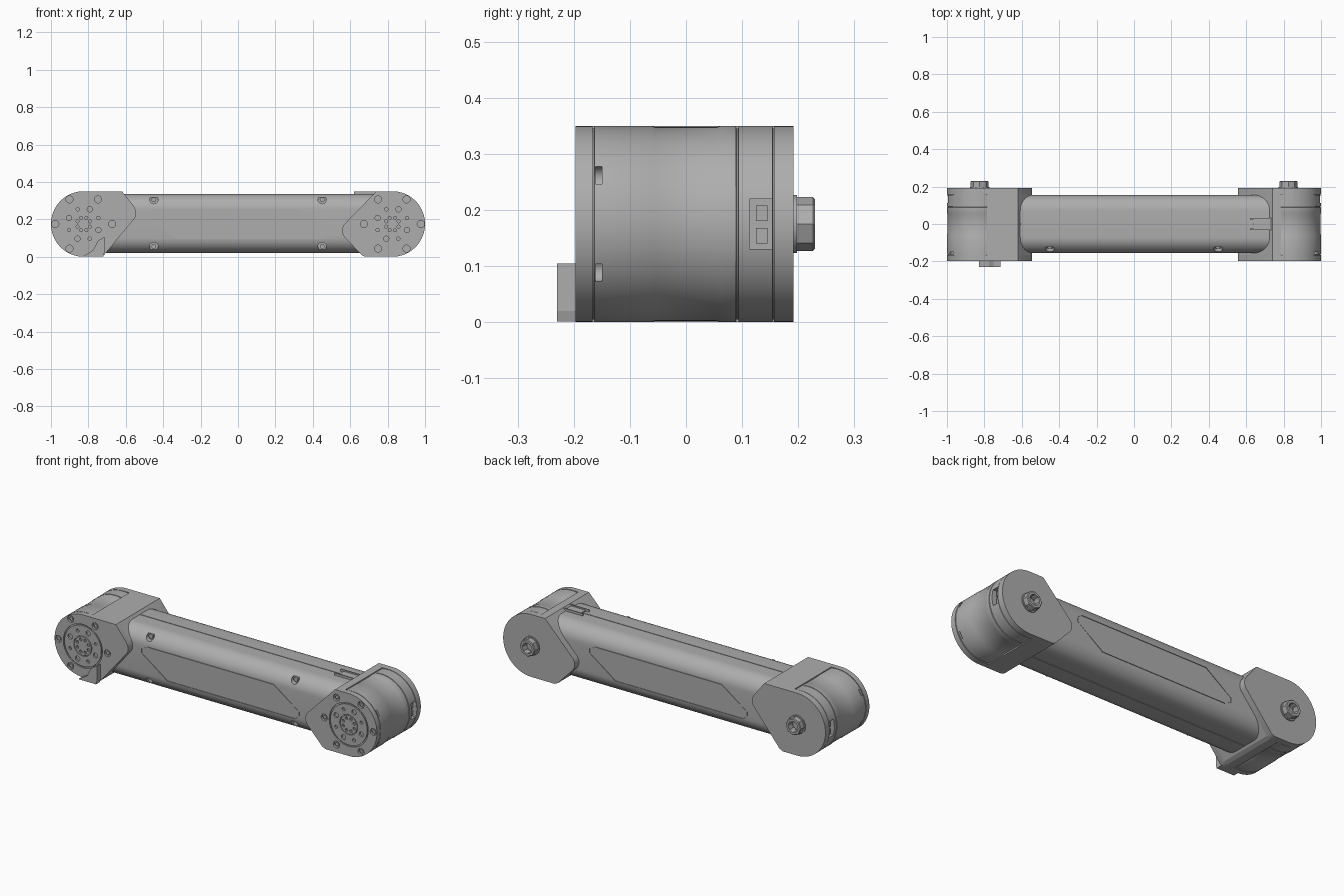
import bpy, bmesh, math
from math import sin, cos, pi, radians
from mathutils import Matrix, Vector

if "Cube" in bpy.data.objects:
    bpy.data.objects.remove(bpy.data.objects["Cube"], do_unlink=True)

grey = bpy.data.materials.new("satin grey")
grey.use_nodes = True
COLOUR = (0.42, 0.42, 0.42, 1)
grey.diffuse_color = COLOUR
grey.node_tree.nodes["Principled BSDF"].inputs["Base Color"].default_value = COLOUR

MID = 0.175      # height of the joint axis
HUB = 0.825      # distance of each joint axis from the centre
R = 0.175        # joint radius


def finish(name, bm):
    bmesh.ops.recalc_face_normals(bm, faces=bm.faces)
    mesh = bpy.data.meshes.new(name)
    bm.to_mesh(mesh)
    bm.free()
    ob = bpy.data.objects.new(name, mesh)
    bpy.context.collection.objects.link(ob)
    mesh.materials.append(grey)
    return ob


def smooth(ob):
    bpy.ops.object.select_all(action='DESELECT')
    ob.select_set(True)
    bpy.context.view_layer.objects.active = ob
    bpy.ops.object.shade_smooth_by_angle(angle=radians(30))


def extrude(bm, points, step):
    """Closed prism from 3D outline points."""
    face = bm.faces.new([bm.verts.new(p) for p in points])
    new = bmesh.ops.extrude_face_region(bm, geom=[face])["geom"]
    bmesh.ops.translate(bm, verts=[v for v in new if isinstance(v, bmesh.types.BMVert)], vec=step)


def prism(bm, outline, y0, y1):
    extrude(bm, [(x, y0, z) for x, z in outline], (0, y1 - y0, 0))


def circle(x, z, r, n=24):
    return [(x + r * cos(2 * pi * i / n), z + r * sin(2 * pi * i / n)) for i in range(n)]


def lathe(bm, profile, x, n=96):
    """Closed loop of (radius, y) turned about the joint axis."""
    rings = []
    for i in range(n):
        a = 2 * pi * i / n
        rings.append([bm.verts.new((x + r * cos(a), y, MID + r * sin(a))) for r, y in profile])
    m = len(profile)
    for i in range(n):
        p, q = rings[i], rings[(i + 1) % n]
        for j in range(m):
            k = (j + 1) % m
            bm.faces.new((p[j], p[k], q[k], q[j]))


def box(bm, lo, hi):
    outline = [(lo[0], lo[2]), (hi[0], lo[2]), (hi[0], hi[2]), (lo[0], hi[2])]
    prism(bm, outline, lo[1], hi[1])


def cut(ob, bm):
    """Subtract the shapes in bm from ob."""
    cutter = finish("cutter", bm)
    cutter.hide_render = True
    mod = ob.modifiers.new("cut", 'BOOLEAN')
    mod.operation, mod.solver, mod.object = 'DIFFERENCE', 'EXACT', cutter
    bpy.context.view_layer.update()
    graph = bpy.context.evaluated_depsgraph_get()
    mesh = bpy.data.meshes.new_from_object(ob.evaluated_get(graph))
    ob.modifiers.clear()
    ob.data = mesh
    bpy.data.objects.remove(cutter, do_unlink=True)


# Arm tube: rounded section with a fine seam along top and bottom
HALF_W, TOP, LOW, ROUND = 0.155, 0.335, 0.02, 0.085
section = []
for cy, cz, start in ((1, 1, 0), (-1, 1, 90), (-1, -1, 180), (1, -1, 270)):
    for i in range(13):
        a = radians(start + i * 7.5)
        y = cy * (HALF_W - ROUND) + ROUND * cos(a)
        z = (TOP - ROUND if cz > 0 else LOW + ROUND) + ROUND * sin(a)
        section.append((y, z))
    if start in (0, 180):
        edge, inner = (TOP, TOP - 0.004) if start == 0 else (LOW, LOW + 0.004)
        s = cz * 0.002
        section += [(s, edge), (s, inner), (-s, inner), (-s, edge)]
bm = bmesh.new()
extrude(bm, [(-0.79, y, z) for y, z in section], (1.58, 0, 0))
tube = finish("arm_tube", bm)

# Screw pockets on the front of the tube, and panel outline grooves on both sides
bm = bmesh.new()
for x in (-0.45, 0.45):
    for z in (0.305, 0.055):
        prism(bm, circle(x, z, 0.022), -0.2, -0.122)
cut(tube, bm)
panel = [(-0.46, 0.255), (0.33, 0.255), (0.49, 0.14), (0.49, 0.115),
         (0.46, 0.095), (-0.33, 0.095), (-0.49, 0.21), (-0.49, 0.235)]
for side in (-1, 1):
    bm = bmesh.new()
    prism(bm, [(-side * x, z) for x, z in panel], side * 0.151, side * 0.17)
    cut(tube, bm)
    bm = bmesh.new()
    prism(bm, [(-side * x * 0.992, MID + (z - MID) * 0.96) for x, z in panel],
          side * 0.148, side * 0.1545)
    finish("back_panel" if side > 0 else "front_panel", bm)
smooth(tube)

# Tube screws
bm = bmesh.new()
for x in (-0.45, 0.45):
    for z in (0.305, 0.055):
        prism(bm, circle(x, z, 0.013, 16), -0.131, -0.118)
smooth(finish("tube_screws", bm))

# Inner wedge of each bracket, from the top edge to the bottom edge
wedges = {
    "right": (-1, [(-0.62, 0.35), (-0.553, 0.265), (-0.545, 0.245), (-0.545, 0.222),
                   (-0.553, 0.205), (-0.715, 0.01), (-0.735, 0)]),
    "left": (1, [(0.74, 0.35), (0.565, 0.17), (0.556, 0.15), (0.556, 0.13),
                 (0.565, 0.11), (0.66, 0.01), (0.68, 0)]),
}
SCREW_RING = 0.152

for label, (s, wedge) in wedges.items():
    cx = s * HUB
    arc = [(cx + s * R * sin(pi * i / 48), MID - R * cos(pi * i / 48)) for i in range(49)]
    hull = wedge + arc
    screws = [(cx + SCREW_RING * cos(k * pi / 3), MID + SCREW_RING * sin(k * pi / 3)) for k in range(6)]

    # Front plate with screw pockets, flange rings and bolt holes
    bm = bmesh.new()
    prism(bm, hull, -0.197, -0.167)
    front = finish(label + "_front_plate", bm)
    bm = bmesh.new()
    for x, z in screws:
        prism(bm, circle(x, z, 0.019), -0.21, -0.185)
    for outer, inner in ((0.121, 0.114), (0.056, 0.052)):
        lathe(bm, [(outer, -0.21), (outer, -0.19), (inner, -0.19), (inner, -0.21)], cx)
    for k in range(8):
        a = k * pi / 4 + pi / 8
        prism(bm, circle(cx + 0.085 * cos(a), MID + 0.085 * sin(a), 0.014 if k % 2 else 0.009, 16), -0.21, -0.187)
        prism(bm, circle(cx + 0.036 * cos(a), MID + 0.036 * sin(a), 0.008, 12), -0.21, -0.187)
    cut(front, bm)
    smooth(front)
    bm = bmesh.new()
    for x, z in screws:
        prism(bm, circle(x, z, 0.011, 6), -0.192, -0.183)
    finish(label + "_plate_screws", bm)

    # Back plate
    bm = bmesh.new()
    prism(bm, hull, 0.157, 0.192)
    smooth(finish(label + "_back_plate", bm))

    # Bracket block joining both plates
    bm = bmesh.new()
    prism(bm, wedge + [(s * 0.785, 0), (s * 0.785, 0.35)], -0.168, 0.158)
    finish(label + "_bracket", bm)

    # Motor drum with ring grooves, screw notches and a connector window
    profile = [(0.03, -0.169), (0.17, -0.169), (0.17, -0.164), (0.1745, -0.163), (0.1745, -0.06),
               (0.1725, -0.055), (0.1725, 0.055), (0.1745, 0.06), (0.1745, 0.089), (0.170, 0.09),
               (0.170, 0.093), (0.1745, 0.094), (0.1745, 0.154), (0.17, 0.155), (0.17, 0.159), (0.03, 0.159)]
    bm = bmesh.new()
    lathe(bm, profile, cx)
    drum = finish(label + "_drum", bm)
    bm = bmesh.new()
    for a in (-pi / 6, pi / 6):
        x, z = cx + s * 0.165 * cos(a), MID + 0.165 * sin(a)
        prism(bm, circle(x, z, 0.02), -0.161, -0.15)
    end = sorted((s * 0.965, s * 1.02))
    box(bm, (end[0], 0.113, 0.13), (end[1], 0.153, 0.22))
    cut(drum, bm)
    smooth(drum)
    bm = bmesh.new()
    end = sorted((s * 0.95, s * 0.983))
    for z in (0.14, 0.18):
        box(bm, (end[0], 0.125, z), (end[1], 0.145, z + 0.028))
    finish(label + "_connector", bm)

    # Hollow cable nut on the back
    bm = bmesh.new()
    lathe(bm, [(0.052, 0.19), (0.052, 0.198), (0.028, 0.198), (0.028, 0.19)], cx, 48)
    lathe(bm, [(0.048, 0.19), (0.048, 0.226), (0.044, 0.23), (0.031, 0.23), (0.031, 0.194), (0.031, 0.19)], cx, 8)
    smooth(finish(label + "_cable_nut", bm))

# Stop tab at the lower front of one joint
bm = bmesh.new()
prism(bm, [(-0.83, 0.001), (-0.72, 0.001), (-0.715, 0.02), (-0.715, 0.105), (-0.75, 0.085), (-0.775, 0.035)],
      -0.23, -0.195)
finish("stop_tab", bm)

# Cable guide fingers on top of the tube
bm = bmesh.new()
for y in (-0.031, 0.025):
    box(bm, (0.62, y, 0.325), (0.745, y + 0.006, 0.348))
box(bm, (0.64, -0.025, 0.325), (0.745, 0.025, 0.341))
finish("cable_guide", bm)
